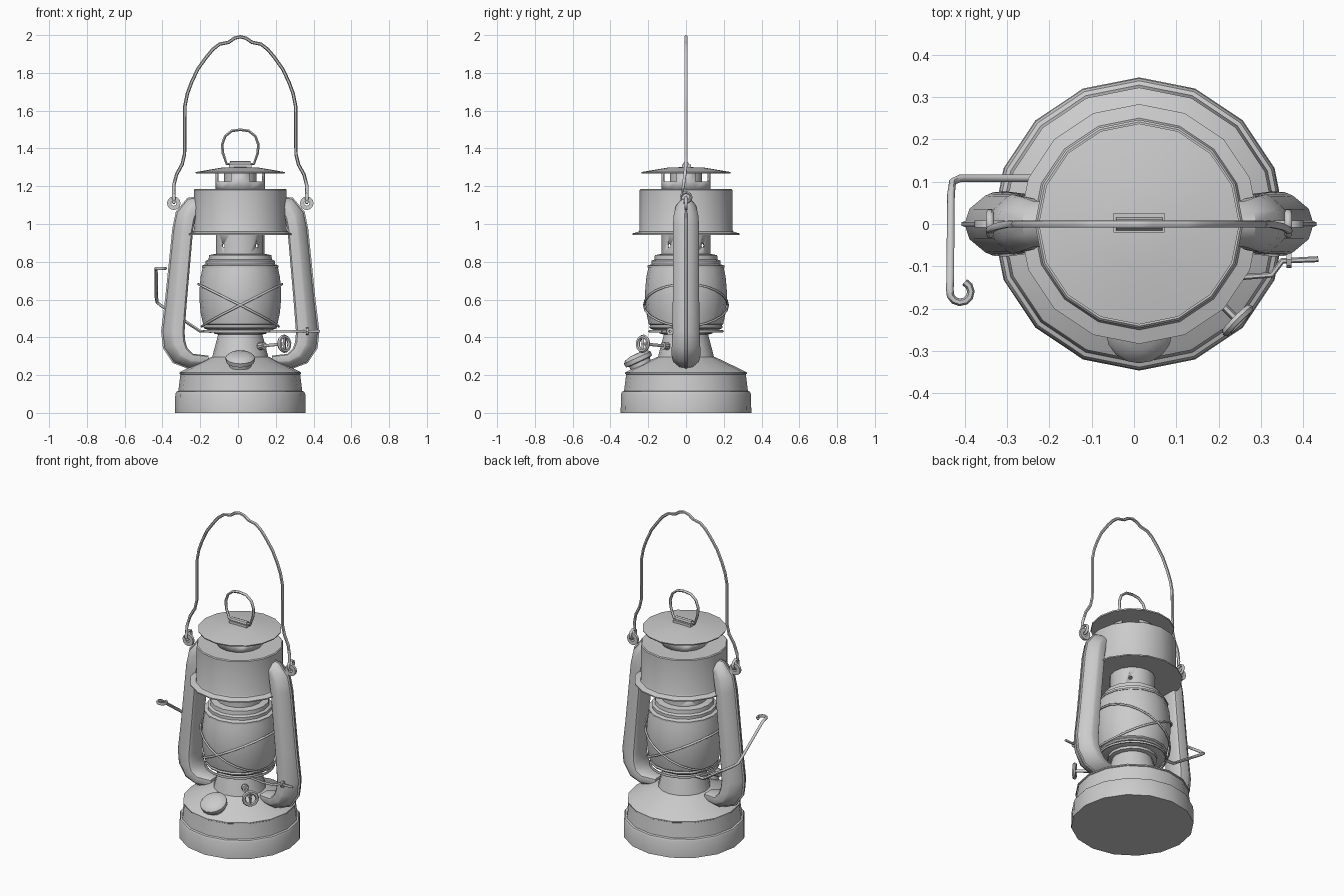
import bpy, bmesh
from math import sin, cos, pi, radians
from mathutils import Vector

if "Cube" in bpy.data.objects:
    bpy.data.objects.remove(bpy.data.objects["Cube"])

CX = 0.012  # lantern axis is slightly off centre because of the side lever


def finish(name, bm, angle=35, fix=True):
    if fix:
        bmesh.ops.recalc_face_normals(bm, faces=bm.faces)
    me = bpy.data.meshes.new(name)
    bm.to_mesh(me)
    bm.free()
    ob = bpy.data.objects.new(name, me)
    bpy.context.collection.objects.link(ob)
    bpy.ops.object.select_all(action='DESELECT')
    ob.select_set(True)
    bpy.context.view_layer.objects.active = ob
    bpy.ops.object.shade_smooth_by_angle(angle=radians(angle))
    return ob


def lathe(name, prof, loc=(CX, 0, 0), axis=(0, 0, 1), n=16, closed=False, skip=None):
    """Revolve (radius, height) points around an axis."""
    bm = bmesh.new()
    q = Vector((0, 0, 1)).rotation_difference(Vector(axis).normalized())
    rings = []
    for r, z in prof:
        if r == 0:
            rings.append([bm.verts.new(q @ Vector((0, 0, z)) + Vector(loc))] * n)
        else:
            rings.append([bm.verts.new(q @ Vector((r * cos(2 * pi * i / n), r * sin(2 * pi * i / n), z))
                                       + Vector(loc)) for i in range(n)])
    for k in range(len(rings) if closed else len(rings) - 1):
        a, b = rings[k], rings[(k + 1) % len(rings)]
        for i in range(n):
            if skip and skip(k, i):
                continue
            j = (i + 1) % n
            bm.faces.new(list(dict.fromkeys((a[i], a[j], b[j], b[i]))))
    return finish(name, bm)


def wire(name, pts, r=0.009, cyclic=False):
    cu = bpy.data.curves.new(name, 'CURVE')
    cu.dimensions = '3D'
    cu.bevel_depth, cu.bevel_resolution, cu.use_fill_caps = r, 1, True
    sp = cu.splines.new('POLY')
    sp.points.add(len(pts) - 1)
    for p, c in zip(sp.points, pts):
        p.co = (*c, 1)
    sp.use_cyclic_u = cyclic
    ob = bpy.data.objects.new(name, cu)
    bpy.context.collection.objects.link(ob)
    bpy.ops.object.select_all(action='DESELECT')
    ob.select_set(True)
    bpy.context.view_layer.objects.active = ob
    bpy.ops.object.convert(target='MESH')
    bpy.ops.object.shade_smooth_by_angle(angle=radians(60))
    return ob


# Fuel tank and burner cone
lathe("fuel_tank", [(0, 0), (.346, 0), (.344, .1), (.338, .112), (.328, .116), (.317, .204), (.322, .207),
                    (.322, .214), (.308, .222), (.16, .293), (.15, .297), (0, .297)])
lathe("burner_cone", [(0, .29), (.15, .29), (.145, .31), (.117, .415), (.14, .42), (.14, .44), (0, .44)])

# Globe and its plates
lathe("globe_plate", [(0, .435), (.16, .435), (.19, .447), (.195, .455), (.19, .465), (0, .465)])
lathe("glass_globe", [(.18, .455), (.197, .47), (.21, .53), (.216, .6), (.216, .65), (.21, .72), (.198, .775)])
lathe("globe_cap", [(0, .77), (.203, .77), (.203, .78), (.183, .787), (.183, .805), (.168, .812),
                    (.165, .835), (.13, .842), (0, .842)])

# Chimney with four round holes on the diagonals
chimney = lathe("chimney", [(.129, .838), (.129, .96), (.121, .96), (.121, .838)], closed=True)
for k in range(2):
    d = Vector((cos(pi / 4 + k * pi / 2), sin(pi / 4 + k * pi / 2), 0))
    cutter = lathe("hole_cutter", [(0, -.2), (.011, -.2), (.011, .2), (0, .2)], (CX, 0, .885), d, n=10)
    cutter.hide_render = True
    cutter.hide_set(True)
    mod = chimney.modifiers.new("hole", 'BOOLEAN')
    mod.operation, mod.object, mod.solver = 'DIFFERENCE', cutter, 'EXACT'
    bpy.context.view_layer.objects.active = chimney
    bpy.ops.object.modifier_apply(modifier=mod.name)
    bpy.data.objects.remove(cutter)

# Hood, vent and cap
lathe("hood", [(0, .955), (.12, .955), (.272, .943), (.283, .943), (.283, .95), (.25, .96), (.246, .97),
               (.246, 1.18), (.241, 1.185), (0, 1.185)])
vent = lathe("vent", [(.13, 1.18), (.13, 1.225), (.13, 1.272)], skip=lambda k, i: k == 1 and i % 4 in (1, 2))
vent.modifiers.new("thickness", 'SOLIDIFY').thickness = .006
lathe("vent_core", [(0, 1.18), (.085, 1.18), (.085, 1.272), (0, 1.272)])
lathe("vent_floor", [(0, 1.205), (.128, 1.205), (.128, 1.222), (0, 1.222)])
lathe("top_cap", [(0, 1.266), (.235, 1.268), (.237, 1.275), (.1, 1.298), (0, 1.302)])

# Lifting loop with its clip on the cap
bm = bmesh.new()
bmesh.ops.create_cube(bm, size=1)
bmesh.ops.scale(bm, vec=(.12, .046, .02), verts=bm.verts)
bmesh.ops.translate(bm, vec=(CX, .003, 1.305), verts=bm.verts)
finish("loop_clip", bm)
lathe("clip_roll", [(0, -.055), (.015, -.055), (.015, .055), (0, .055)], (CX, 0, 1.318), (1, 0, 0), n=8)
half = [(.045, 1.318), (.072, 1.318), (.092, 1.375), (.096, 1.42), (.08, 1.465), (.045, 1.493)]
wire("lifting_loop", [(CX - u, 0, z) for u, z in half] + [(CX, 0, 1.499)]
     + [(CX + u, 0, z) for u, z in reversed(half)], .008)

# Side arms: a section swept along a planar path of (out, height, half depth, half width)
PATH = [(.19, 1.10, .05, .05), (.255, 1.095, .05, .055), (.29, 1.045, .055, .066), (.305, .97, .055, .07),
        (.34, .6, .058, .07), (.357, .43, .062, .072), (.35, .36, .062, .075), (.318, .303, .055, .077),
        (.26, .272, .042, .07), (.17, .268, .035, .045)]
HALF = [(1.0, .06), (.85, .1), (.7, .5), (.1, .93), (-.1, 1.0), (-.85, .9), (-1.0, .75)]
SECTION = HALF + [(d, -w) for d, w in reversed(HALF)]


def arm(name, s):
    bm = bmesh.new()
    rings = []
    for i, (u, z, h, w) in enumerate(PATH):
        a, b = PATH[max(i - 1, 0)], PATH[min(i + 1, len(PATH) - 1)]
        t = Vector((b[0] - a[0], b[1] - a[1])).normalized()
        rings.append([bm.verts.new((CX + s * (u - t.y * d * h), e * w, z + t.x * d * h)) for d, e in SECTION])
    n = len(SECTION)
    for a, b in zip(rings, rings[1:]):
        for i in range(n):
            bm.faces.new((a[i], a[(i + 1) % n], b[(i + 1) % n], b[i]))
    bm.faces.new(rings[0])
    bm.faces.new(rings[-1])
    finish(name, bm, 40)


for s, side in ((-1, "left"), (1, "right")):
    arm(side + "_arm", s)
    lathe(side + "_ear", [(.014, -.008), (.036, -.008), (.036, .008), (.014, .008)],
          (CX + s * .352, 0, 1.11), (0, 1, 0), n=12, closed=True)

# Bail handle with hooked ends through the ears
bail = [(.03, 0, 1.984), (.062, 0, 1.962), (.11, 0, 1.952), (.145, 0, 1.925), (.18, 0, 1.883), (.225, 0, 1.82),
        (.258, 0, 1.75), (.28, 0, 1.69), (.293, 0, 1.625), (.295, 0, 1.369), (.308, 0, 1.315),
        (.337, -.006, 1.263), (.353, -.014, 1.2)]
bail += [(.352, -.027 * cos(a), 1.14 + .027 * sin(a)) for a in [radians(-20 + 40 * k) for k in range(8, -1, -1)]][::-1]
wire("bail_handle", [(CX - u, y, z) for u, y, z in reversed(bail)] + [(CX, 0, 1.991)]
     + [(CX + u, y, z) for u, y, z in bail])

# Guard wires: two tilted rings crossing at front and back, plus a level ring
for s, nm in ((1, "a"), (-1, "b")):
    ring = []
    for i in range(24):
        a = 2 * pi * i / 24
        r = .222 if s * cos(a) > -.4 else .222 - .03 * (-s * cos(a) - .4)
        ring.append((CX + r * cos(a), r * sin(a), .57 + s * .112 * cos(a)))
    wire("guard_wire_" + nm, ring, .006, True)
wire("guard_ring", [(CX + .193 * cos(pi * i / 12), .193 * sin(pi * i / 12), .432) for i in range(24)], .007, True)

# Globe lifting lever on the right, hooked lever on the left
wire("right_lever", [(.17, -.115, .432), (.26, -.125, .432), (.325, -.12, .432), (.35, -.087, .432),
                     (.435, -.083, .432)], .007)
lathe("lever_stop", [(0, -.006), (.02, -.006), (.02, .006), (0, .006)], (.366, -.084, .432), (1, 0, 0), n=8)
hook = [(-.41 + .025 * cos(a), -.16 + .025 * sin(a), .765) for a in [radians(170 + 32 * k) for k in range(9)]]
wire("left_lever", [(-.14, .108, .432), (-.2, .108, .432), (-.41, .108, .57), (-.428, .1, .585),
                    (-.432, .07, .61), (-.434, -.13, .755)] + hook)

# Filler cap tilted to the tank's slope
lathe("filler_cap", [(0, -.03), (.058, -.03), (.06, .012), (.076, .016), (.078, .038), (.066, .05), (.035, .058),
                     (0, .06)], (CX, -.242, .258), (0, -.42, .91))

# Wick knob: shaft, collar, wheel and spoke
D = Vector((1, -1, .1)).normalized()
hub = Vector((.245, -.228, .366))
wire("knob_shaft", [hub - D * .22, hub + D * .006], .009)
lathe("knob_collar", [(0, -.02), (.02, -.02), (.02, .015), (0, .015)], hub - D * .165, D, n=10)
lathe("knob_wheel", [(.038 + .011 * cos(k * pi / 3), .011 * sin(k * pi / 3)) for k in range(6)], hub, D,
      n=14, closed=True)
wire("knob_spoke", [hub + Vector((0, 0, -.038)), hub + Vector((0, 0, .038))], .008)
